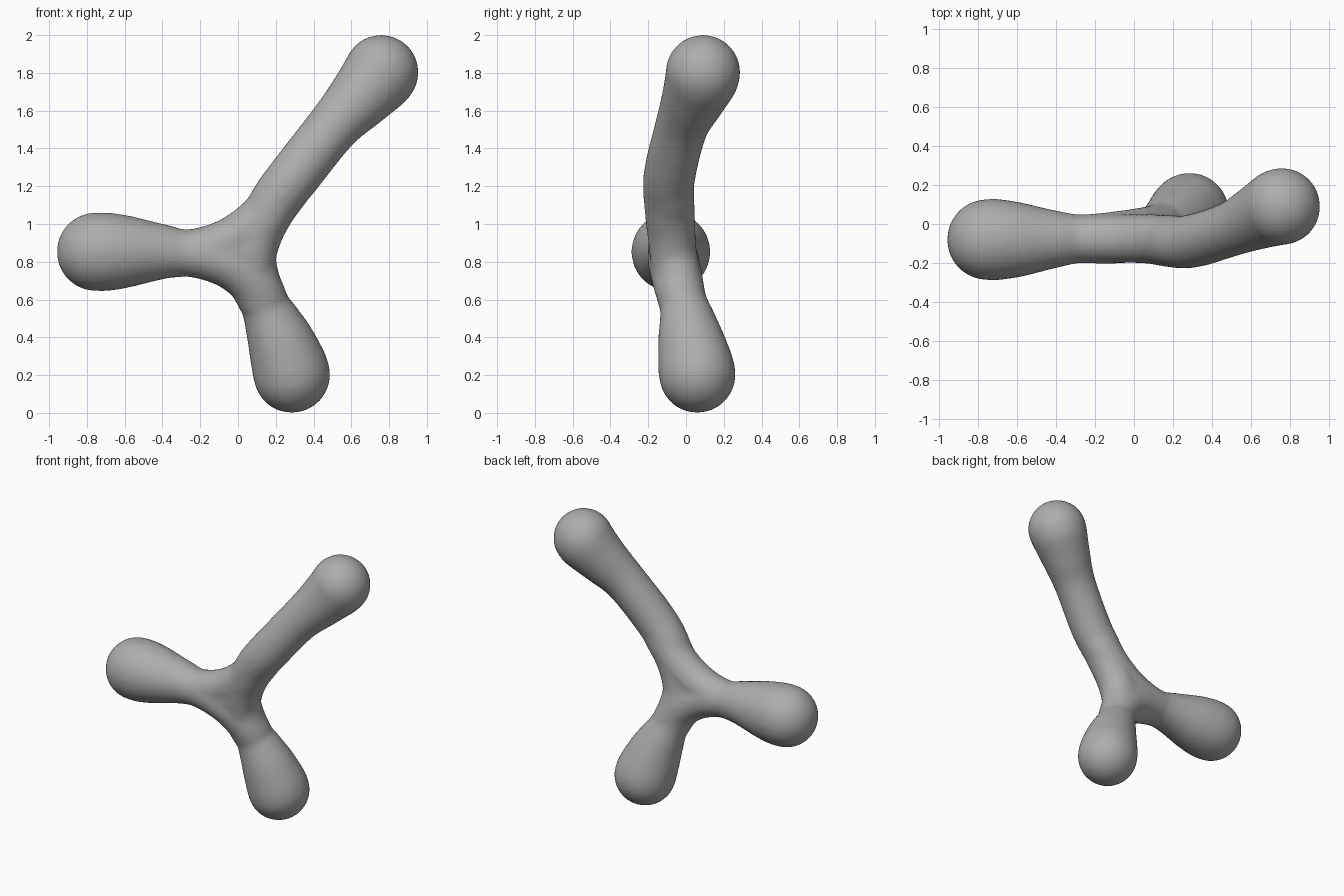
import bpy, bmesh, math
from mathutils import Vector, Matrix

if "Cube" in bpy.data.objects:
    bpy.data.objects.remove(bpy.data.objects["Cube"])

grey = bpy.data.materials.new("grey")
grey.diffuse_color = (0.42, 0.42, 0.42, 1)
grey.use_nodes = True
grey.node_tree.nodes["Principled BSDF"].inputs["Base Color"].default_value = grey.diffuse_color
bm = bmesh.new()


def spline(points, steps=8):
    """Smooth curve through (x, y, z, radius) points."""
    p = [Vector(q) for q in points]
    p = [2 * p[0] - p[1]] + p + [2 * p[-1] - p[-2]]
    out = []
    for a, b, c, d in zip(p, p[1:], p[2:], p[3:]):
        for i in range(steps):
            t = i / steps
            out.append(0.5 * (2 * b + (c - a) * t + (2 * a - 5 * b + 4 * c - d) * t * t
                              + (3 * b - a - 3 * c + d) * t ** 3))
    return out + [p[-2]]


def ball(q):
    bmesh.ops.create_uvsphere(bm, u_segments=48, v_segments=32, radius=q[3],
                              matrix=Matrix.Translation(q[:3]))


def tube(path, sides=40):
    """Closed round tube with a varying radius and ball ends."""
    rings = []
    for i, q in enumerate(path):
        ahead, behind = path[min(i + 1, len(path) - 1)], path[max(i - 1, 0)]
        along = (ahead.xyz - behind.xyz).normalized()
        u = along.cross(Vector((0, 1, 0))).normalized()
        v = along.cross(u)
        angles = [math.tau * k / sides for k in range(sides)]
        rings.append([bm.verts.new(q.xyz + q.w * (u * math.cos(a) + v * math.sin(a)))
                      for a in angles])
    for r, s in zip(rings, rings[1:]):
        for k in range(sides):
            n = (k + 1) % sides
            bm.faces.new((r[k], r[n], s[n], s[k]))
    bm.faces.new(rings[0][::-1])
    bm.faces.new(rings[-1])
    ball(path[0])
    ball(path[-1])


# Three limbs, each from the joint to its swollen end
joint = (0.06, -0.07, 0.86, 0.125)
limbs = [
    [joint, (-0.24, -0.075, 0.845, 0.122), (-0.4, -0.078, 0.853, 0.148),
     (-0.57, -0.08, 0.854, 0.189), (-0.69, -0.08, 0.853, 0.208), (-0.752, -0.08, 0.853, 0.208)],
    [joint, (0.19, -0.09, 1.11, 0.133), (0.31, -0.085, 1.27, 0.138), (0.50, -0.025, 1.51, 0.141),
     (0.633, 0.035, 1.655, 0.168), (0.73, 0.08, 1.765, 0.194), (0.758, 0.09, 1.803, 0.198)],
    [joint, (0.125, -0.02, 0.62, 0.122), (0.175, 0.005, 0.5, 0.148), (0.222, 0.025, 0.39, 0.176),
     (0.268, 0.05, 0.26, 0.2), (0.285, 0.06, 0.203, 0.203)],
]
for limb in limbs:
    tube(spline(limb))

# Curved webs that round off the three crotches of the joint
left = Vector((-0.3, -0.077, 0.847, 0.122))
upper = Vector((0.28, -0.088, 1.23, 0.13))
lower = Vector((0.145, -0.015, 0.57, 0.125))
for a, c, b in ((left, (0.06, -0.07, 0.86, 0.125), upper),
                (left, (0.06, -0.075, 0.84, 0.15), lower),
                (lower, (-0.05, -0.085, 0.8, 0.122), upper)):
    c = Vector(c)
    tube([a * (1 - t) ** 2 + c * 2 * t * (1 - t) + b * t * t for t in (i / 24 for i in range(25))])

# Fuse everything into one smooth skin
bmesh.ops.recalc_face_normals(bm, faces=bm.faces)
mesh = bpy.data.meshes.new("three_limbed_body")
bm.to_mesh(mesh)
bm.free()
mesh.materials.append(grey)
body = bpy.data.objects.new("three_limbed_body", mesh)
bpy.context.collection.objects.link(body)
fuse = body.modifiers.new("fuse", 'REMESH')
fuse.mode = 'VOXEL'
fuse.voxel_size = 0.016
fuse.use_smooth_shade = True
relax = body.modifiers.new("relax", 'SMOOTH')
relax.factor = 0.5
relax.iterations = 14
